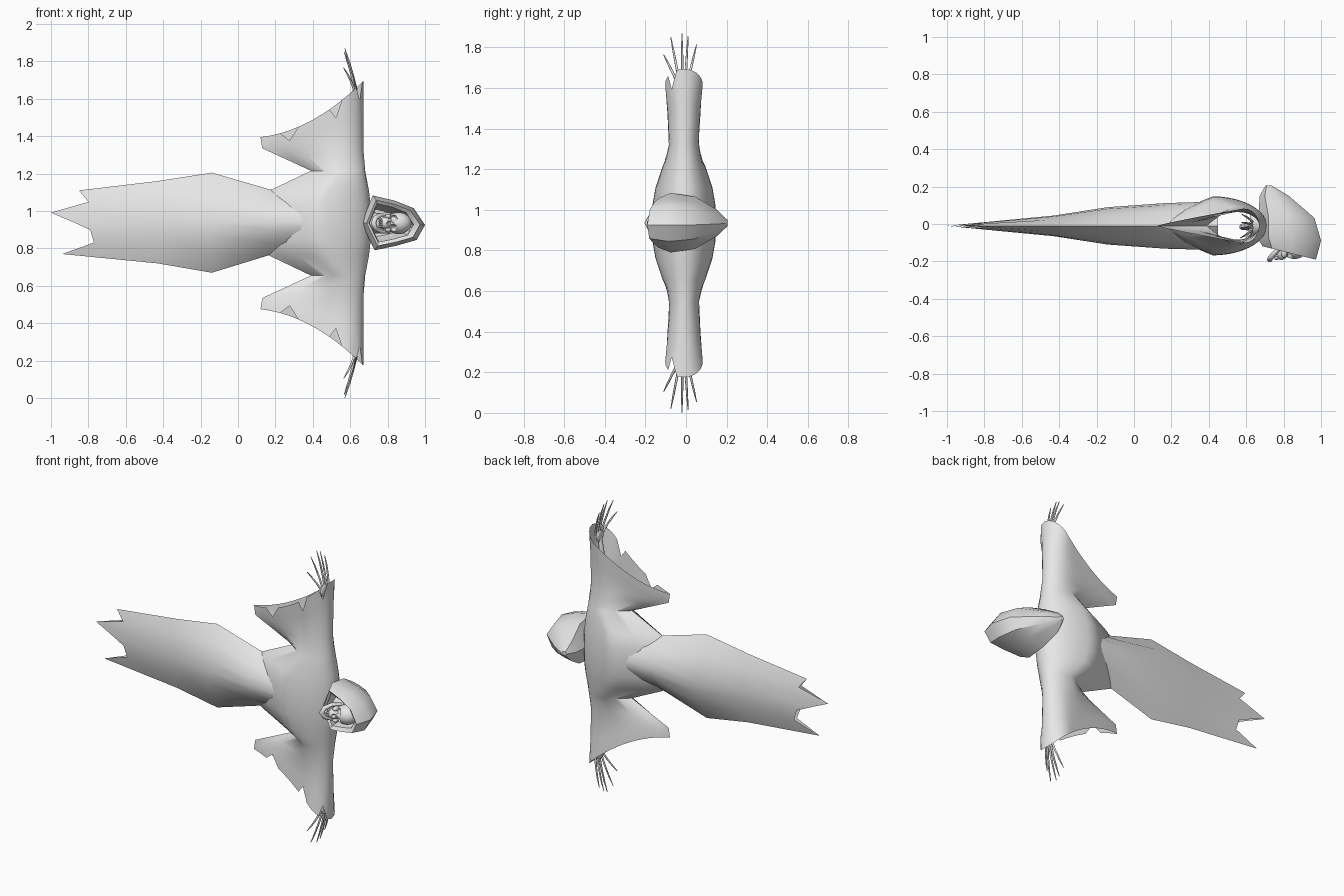
import bpy, bmesh, math
from mathutils import Vector

if "Cube" in bpy.data.objects:
    bpy.data.objects.remove(bpy.data.objects["Cube"], do_unlink=True)

MID = 0.935  # height of the body's mirror plane
GREY = (0.8, 0.8, 0.8, 1)
grey = bpy.data.materials.new("pale_grey")
grey.use_nodes = True
grey.diffuse_color = GREY
grey.node_tree.nodes["Principled BSDF"].inputs["Base Color"].default_value = GREY


def finish(bm, name, angle=40, fix=True):
    if fix:
        bmesh.ops.recalc_face_normals(bm, faces=bm.faces)
    mesh = bpy.data.meshes.new(name)
    bm.to_mesh(mesh)
    bm.free()
    mesh.materials.append(grey)
    obj = bpy.data.objects.new(name, mesh)
    bpy.context.collection.objects.link(obj)
    bpy.ops.object.select_all(action='DESELECT')
    obj.select_set(True)
    bpy.context.view_layer.objects.active = obj
    bpy.ops.object.shade_smooth_by_angle(angle=math.radians(angle))
    return obj


def loft(name, rings, caps=False, angle=40):
    bm = bmesh.new()
    rows = [[bm.verts.new(p) for p in ring] for ring in rings]
    n = len(rows[0])
    for a, b in zip(rows, rows[1:]):
        for i in range(n):
            j = (i + 1) % n
            bm.faces.new((a[i], a[j], b[j], b[i]))
    if caps:
        bm.faces.new(rows[0])
        bm.faces.new(rows[-1])
    return finish(bm, name, angle)


def ellipsoid(name, centre, size, dents=()):
    # dents: (point, radius, depth), pushed backwards
    bm = bmesh.new()
    bmesh.ops.create_icosphere(bm, subdivisions=5 if dents else 3, radius=1)
    for v in bm.verts:
        v.co = Vector(a * s for a, s in zip(v.co, size)) + Vector(centre)
        if v.co.y < centre[1]:
            for (x, z), r, depth in dents:
                d = math.hypot(v.co.x - x, v.co.z - z) / r
                if d < 1:
                    v.co.y += depth * (1 - d ** 3)
    return finish(bm, name, 60)


def tube(name, points, radii):
    curve = bpy.data.curves.new(name, 'CURVE')
    curve.dimensions = '3D'
    curve.bevel_depth = 1
    curve.bevel_resolution = 1
    curve.use_fill_caps = True
    spline = curve.splines.new('POLY')
    spline.points.add(len(points) - 1)
    for sp, p, r in zip(spline.points, points, radii):
        sp.co = (*p, 1)
        sp.radius = r
    curve.materials.append(grey)
    obj = bpy.data.objects.new(name, curve)
    bpy.context.collection.objects.link(obj)


# Torso and sleeves: one loft from cuff to cuff, open at both ends
COLS = 16


def sleeve_ring(sign, xt, dt, xl, dl, thick, peak, sag, cuff):
    front, back = [], []
    for i in range(COLS + 1):
        u = 1 - (1 - i / COLS) ** 1.6
        if u < peak:
            h = (u / peak) ** 0.9
        else:
            h = math.sqrt(max(0, 1 - ((u - peak) / (1 - peak)) ** 2))
        x = xt + (xl - xt) * u
        d = dt + (dl - dt) * u - sag * 4 * u * (1 - u)
        # ragged notches in the front of the cuff
        notch = {3: 0.055, 9: 0.07, 14: 0.08}.get(i, 0) if cuff else 0
        front.append((x, -0.01 - thick * h, MID + sign * (d - notch)))
        back.append((x, -0.01 + thick * h, MID + sign * d))
    return front + back[-2:0:-1]


# trailing x, distance, leading x, distance, thickness, peak, sag, cuff
stations = [
    (0.10, 0.00, 0.71, 0.00, 0.158, 0.52, 0, False),
    (0.11, 0.09, 0.71, 0.09, 0.155, 0.52, 0, False),
    (0.17, 0.175, 0.70, 0.175, 0.140, 0.52, 0, False),
    (0.39, 0.28, 0.68, 0.28, 0.105, 0.50, 0, False),
    (0.25, 0.345, 0.67, 0.40, 0.075, 0.70, 0, False),
    (0.13, 0.40, 0.67, 0.60, 0.082, 0.80, 0.03, False),
    (0.12, 0.46, 0.67, 0.76, 0.093, 0.85, 0.06, True),
]
rings = [sleeve_ring(-1, *s) for s in stations[:0:-1]]
rings += [sleeve_ring(1, *s) for s in stations]
loft("robe_torso_and_sleeves", rings, angle=55)

# Skirt: flattened loft ending in a ragged hem
ACROSS = (0, 0.18, 0.38, 0.5, 0.65, 0.82, 1)
HEM_X = (-0.94, -0.77, -0.79, -0.88, -1.0, -0.80, -0.85)


def skirt_ring(xs, low, high, thick):
    front, back = [], []
    for u, x in zip(ACROSS, xs):
        z = low + (high - low) * u
        t = thick if thick else 0.1 * (x + 1)
        h = t * math.sin(math.pi * u) ** 0.8 if 0 < u < 1 else 0
        front.append((x, -0.01 - h, z))
        back.append((x, -0.01 + h, z))
    return front + back[-2:0:-1]


skirt = [(0.45, 0.80, 1.07, 0.13), (0.17, 0.765, 1.115, 0.122),
         (-0.14, 0.67, 1.205, 0.10), (-0.43, 0.72, 1.16, 0.055)]
rings = [skirt_ring([x] * len(ACROSS), lo, hi, t) for x, lo, hi, t in skirt]
rings.append(skirt_ring(HEM_X, 0.77, 1.11, 0))
loft("robe_skirt", rings, angle=55)

# Neck
rings = [[(x, r * math.cos(a), MID + r * math.sin(a))
          for a in (k * math.tau / 16 for k in range(16))]
         for x, r in ((0.62, 0.07), (0.70, 0.06), (0.78, 0.05))]
loft("neck", rings, caps=True)

# Hood: rings from the rear point to the rim, then folded into the hollow
OUTLINE = [(0.66, 0.94), (0.72, 1.088), (0.84, 1.06), (0.94, 1.02),
           (1.0, 0.93), (0.955, 0.85), (0.85, 0.82), (0.73, 0.795)]


def hood_ring(y, scale, cx, tilt=0):
    pts = []
    for x, z in OUTLINE:
        dx = (x - 0.83) * scale
        pts.append((cx + dx, y - tilt * dx, MID + (z - 0.94) * scale))
    return pts


hood = [(0.205, 0.10, 0.72), (0.15, 0.46, 0.75), (0.04, 0.88, 0.815, 0.05),
        (-0.08, 1.0, 0.83, 0.05), (-0.155, 0.84, 0.83, 0.25),
        (-0.135, 0.70, 0.82, 0.2), (-0.04, 0.68, 0.82), (0.03, 0.5, 0.79)]
loft("hood", [hood_ring(*h) for h in hood], caps=True, angle=35)

# Skull, facing front with its crown towards the top of the hood
ellipsoid("skull", (0.858, -0.125, MID), (0.07, 0.062, 0.058),
          [((0.832, MID + s * 0.024), 0.019, 0.035) for s in (-1, 1)])
ellipsoid("upper_jaw", (0.79, -0.15, MID), (0.036, 0.042, 0.034),
          [((0.806, MID), 0.011, 0.02)])
for side, s in (("left", 1), ("right", -1)):
    ellipsoid(side + "_cheekbone", (0.803, -0.155, MID + s * 0.036),
              (0.016, 0.026, 0.014))
for k in range(-2, 3):
    ellipsoid("tooth", (0.762, -0.186 + 0.004 * k * k, MID + 0.01 * k),
              (0.012, 0.007, 0.005))
jaw = [(0.81, -0.11, 0.048), (0.765, -0.14, 0.045), (0.735, -0.175, 0.028),
       (0.725, -0.19, 0)]
path = [(x, y, MID + z) for x, y, z in jaw]
path += [(x, y, MID - z) for x, y, z in jaw[-2::-1]]
tube("lower_jaw", path, [0.010, 0.012, 0.014, 0.015, 0.014, 0.012, 0.010])

# Bony hands reaching out of both cuffs: (base y, tip y, tip distance)
FINGERS = [(-0.05, -0.11, 0.83), (-0.035, -0.075, 0.915), (-0.018, -0.02, 0.934),
           (-0.003, 0.01, 0.92), (0.012, 0.052, 0.88)]
for side, s in (("upper", 1), ("lower", -1)):
    ellipsoid(side + "_palm", (0.625, -0.02, MID + s * 0.695),
              (0.013, 0.035, 0.04))
    tube(side + "_forearm", [(0.58, -0.015, MID + s * 0.42),
                             (0.625, -0.02, MID + s * 0.69)], [0.018, 0.014])
    for k, (y0, y1, tip) in enumerate(FINGERS):
        pts = []
        for t in (0, 0.35, 0.7, 1):
            x = 0.628 - 0.035 * t - 0.022 * t * t + 0.003 * (k - 2)
            pts.append((x, y0 + (y1 - y0) * t, MID + s * (0.71 + (tip - 0.71) * t)))
        tube(side + "_finger", pts, [0.007, 0.006, 0.005, 0.002])
